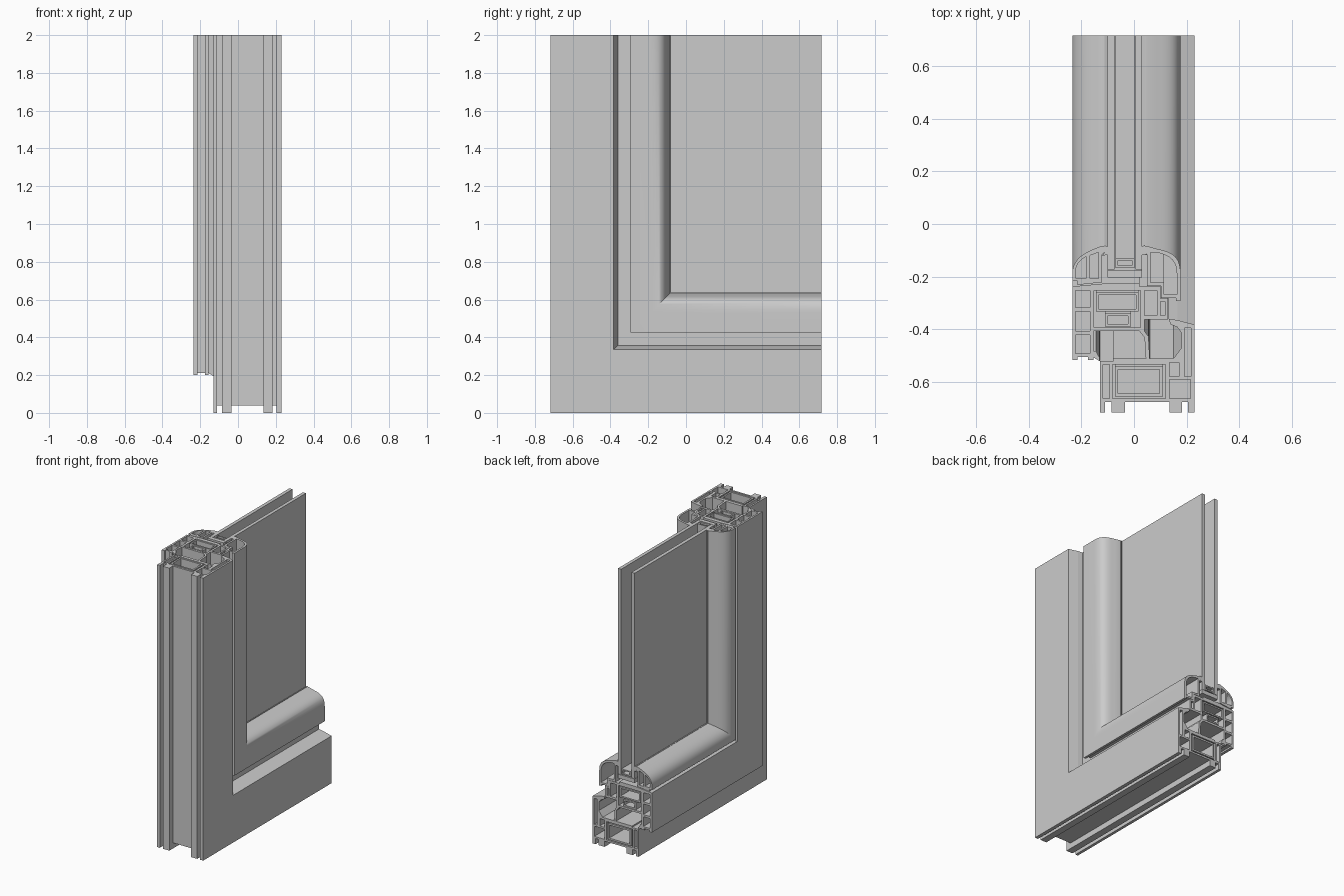
import bpy, bmesh
from math import radians
from mathutils import Vector
from mathutils.geometry import interpolate_bezier

if "Cube" in bpy.data.objects:
    bpy.data.objects.remove(bpy.data.objects["Cube"])

HALF, TOP = 0.718, 2.0   # half depth in y, height in z


def curve(a, b, c, d, n=12):
    """Smooth run of 2D profile points."""
    pts = interpolate_bezier(*(Vector((*p, 0)) for p in (a, b, c, d)), n)
    return [(p.x, p.y) for p in pts]


def rect(x0, x1, d0, d1):
    return [(x0, d0), (x1, d0), (x1, d1), (x0, d1)]


def finish(name, bm):
    bmesh.ops.recalc_face_normals(bm, faces=bm.faces)
    me = bpy.data.meshes.new(name)
    bm.to_mesh(me)
    bm.free()
    ob = bpy.data.objects.new(name, me)
    bpy.context.collection.objects.link(ob)
    bpy.context.view_layer.objects.active = ob
    bpy.ops.object.select_all(action='DESELECT')
    ob.select_set(True)
    bpy.ops.object.shade_smooth_by_angle(angle=radians(30))
    return ob


def corner_sweep(name, outer, holes=()):
    """Profile (x, distance from outer edge) swept down the jamb, mitred, along the sill."""
    bm = bmesh.new()
    caps = [[], []]
    for loop in [outer, *holes]:
        rings = [
            [bm.verts.new((x, d - HALF, TOP)) for x, d in loop],
            [bm.verts.new((x, d - HALF, d)) for x, d in loop],
            [bm.verts.new((x, HALF, d)) for x, d in loop],
        ]
        n = len(loop)
        for r0, r1 in zip(rings, rings[1:]):
            for i in range(n):
                j = (i + 1) % n
                bm.faces.new((r0[i], r0[j], r1[j], r1[i]))
        for cap, ring in zip(caps, (rings[0], rings[2])):
            cap += [bm.edges.get((ring[i], ring[(i + 1) % n])) for i in range(n)]
    for cap, normal in zip(caps, ((0, 0, 1), (0, 1, 0))):
        bmesh.ops.triangle_fill(bm, edges=cap, use_beauty=True, normal=normal)
    return finish(name, bm)


def tube(name, x0, x1, d0, d1, wall):
    return corner_sweep(name, rect(x0, x1, d0, d1),
                        [rect(x0 + wall, x1 - wall, d0 + wall, d1 - wall)])


# Fixed outer frame with grooved feet and sloping lip
corner_sweep("outer_frame", [
    (-.13, 0), (-.11, 0), (-.11, .04), (-.085, .04), (-.085, 0), (-.035, 0), (-.035, .04),
    (.135, .04), (.135, 0), (.183, 0), (.183, .04), (.205, .04), (.205, 0), (.23, 0),
    (.23, .335), (.165, .352), (.165, .325), (.18, .305), (.18, .245), (.15, .205),
    (-.08, .205), (-.08, .195), (-.13, .195)],
    [rect(-.082, .12, .053, .183), rect(-.118, -.094, .053, .183),
     rect(.135, .215, .053, .125), rect(.135, .172, .138, .19),
     rect(.193, .217, .138, .322)])
tube("frame_reinforcement", -.072, .11, .06, .176, .012)

# Opening sash: overlap flange, main chamber and inner wall
corner_sweep("sash", [
    (-.235, .2), (-.215, .2), (-.215, .212), (-.175, .212), (-.175, .2), (-.155, .2),
    (-.155, .31), (.04, .31), (.04, .355), (.13, .355), (.13, .435), (.1, .435),
    (.1, .48), (.02, .48), (.02, .492), (-.105, .492), (-.235, .48)],
    [rect(-.222, -.168, .225, .295), rect(-.222, -.168, .31, .385),
     rect(-.222, -.168, .4, .465), rect(-.152, .025, .324, .465),
     rect(.04, .088, .37, .465), rect(.1, .118, .37, .423)])
tube("sash_reinforcement", -.145, .018, .385, .458, .01)
tube("sash_hardware_channel", -.11, -.012, .328, .378, .01)

# Rounded outside cover in front of the glass
corner_sweep("outside_cover",
             [(-.215, .486), (-.215, .5), (-.235, .5)]
             + curve((-.235, .54), (-.225, .6), (-.17, .615), (-.125, .634))
             + [(-.112, .634), (-.112, .61), (-.122, .6), (-.122, .496)],
             [[(-.222, .513), (-.18, .513), (-.18, .592)]
              + curve((-.185, .592), (-.205, .58), (-.222, .565), (-.222, .54), 5),
              [(-.168, .51), (-.135, .51), (-.135, .61), (-.168, .598)]])

# Rounded glazing bead on the room side
corner_sweep("glazing_bead",
             [(.102, .437), (.16, .437), (.16, .425), (.177, .425)]
             + curve((.177, .53), (.177, .6), (.14, .612), (.085, .624))
             + [(.05, .634), (.04, .634), (.04, .61), (.05, .6), (.05, .482), (.102, .482)],
             [[(.115, .45), (.163, .45)]
              + curve((.163, .53), (.163, .585), (.13, .6), (.085, .61), 8)
              + [(.063, .61), (.063, .495), (.115, .495)]])

# Seals pressing on the glass and between frame and sash
for name, pts in {
    "glass_seal_outside": [(-.112, .636), (-.1, .632), (-.1, .6), (-.121, .598), (-.112, .61)],
    "glass_seal_inside": [(.03, .632), (.042, .638), (.04, .61), (.049, .6), (.03, .6)],
    "sash_seal_outside": [(-.155, .21), (-.13, .195), (-.132, .21), (-.145, .235), (-.155, .235)],
    "frame_seal_inside": [(.165, .352), (.132, .357), (.14, .335), (.165, .325)],
    "middle_seal": [(.04, .31), (.055, .29), (.06, .206), (.045, .206), (.04, .285), (.02, .31)],
}.items():
    corner_sweep(name, pts)

# Double glazing: two panes, edge spacer and setting strip
EDGE = .545
for name, x0, x1 in (("glass_pane_outside", -.1, -.075), ("glass_pane_inside", .006, .03)):
    bm = bmesh.new()
    bmesh.ops.create_cube(bm, size=1)
    for v in bm.verts:
        v.co = (x1 if v.co.x > 0 else x0,
                HALF if v.co.y > 0 else EDGE - HALF,
                TOP if v.co.z > 0 else EDGE)
    finish(name, bm)
tube("glass_spacer", -.07, .002, .55, .588, .009)
corner_sweep("setting_strip", rect(-.1, .03, .515, .543))
